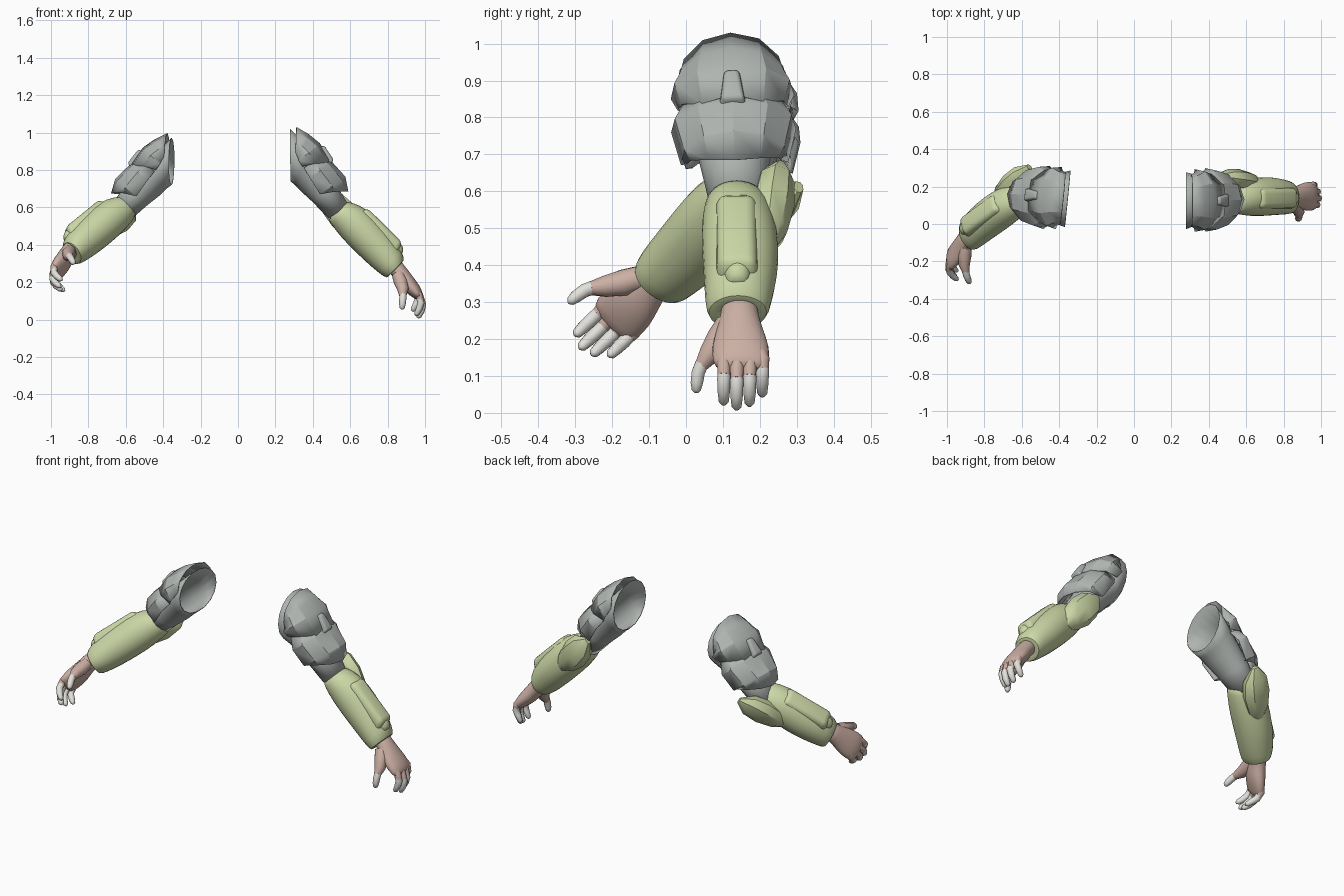
import bpy, bmesh
from math import radians, sin, cos, pi
from mathutils import Vector, Matrix

if "Cube" in bpy.data.objects:
    bpy.data.objects.remove(bpy.data.objects["Cube"])


def material(name, rgb):
    m = bpy.data.materials.new(name)
    m.diffuse_color = (*rgb, 1)
    m.use_nodes = True
    m.node_tree.nodes["Principled BSDF"].inputs["Base Color"].default_value = m.diffuse_color
    return m


GREEN = material("green_cloth", (0.60, 0.68, 0.38))
SKIN = material("skin", (0.60, 0.43, 0.37))
PALE = material("pale_tips", (0.76, 0.75, 0.71))
ARMOUR = material("grey_armour", (0.43, 0.46, 0.44))


def frame(start, end, outer, s):
    """Local frame: z along the limb, x to its outer side, y to the back."""
    z = (Vector(end) - Vector(start)).normalized()
    x = Vector(outer)
    x = (x - z * x.dot(z)).normalized()
    y = x.cross(z) * s
    m = Matrix((x, y, z)).transposed().to_4x4()
    m.translation = Vector(start)
    return m


def finish(bm, name, M, mat, sub=0, thick=0.0, angle=35):
    bm.transform(M)
    bmesh.ops.recalc_face_normals(bm, faces=bm.faces)
    me = bpy.data.meshes.new(name)
    bm.to_mesh(me)
    bm.free()
    ob = bpy.data.objects.new(name, me)
    bpy.context.collection.objects.link(ob)
    if mat:
        me.materials.append(mat)
    if thick:
        mod = ob.modifiers.new("thickness", 'SOLIDIFY')
        mod.thickness = thick
    if sub:
        mod = ob.modifiers.new("round", 'SUBSURF')
        mod.levels = mod.render_levels = sub
    bpy.ops.object.select_all(action='DESELECT')
    ob.select_set(True)
    bpy.context.view_layer.objects.active = ob
    bpy.ops.object.shade_smooth_by_angle(angle=radians(angle))
    return ob


def skin_rows(bm, rows, closed):
    vs = [[bm.verts.new(p) for p in r] for r in rows]
    n = len(vs[0])
    for a, b in zip(vs, vs[1:]):
        for i in range(n if closed else n - 1):
            j = (i + 1) % n
            bm.faces.new((a[i], a[j], b[j], b[i]))
    return vs


def loft(name, M, rings, mat=None, n=14, caps=True, half=None, zig=None, **kw):
    """rings: (t, slant, centre x, radius x, centre y, radius y); half = open shell half angle."""
    if half:
        angs = [radians(-half + 2 * half * i / (n - 1)) for i in range(n)]
    else:
        angs = [2 * pi * i / n for i in range(n)]
    rows = []
    for k, (t, sl, ox, rx, oy, ry) in enumerate(rings):
        dz = zig if zig and k == len(rings) - 1 else [0] * n
        rows.append([(ox + rx * cos(a), oy + ry * sin(a), t + sl * cos(a) + d)
                     for a, d in zip(angs, dz)])
    bm = bmesh.new()
    vs = skin_rows(bm, rows, not half)
    if caps and not half:
        bm.faces.new(vs[0])
        bm.faces.new(vs[-1])
    return finish(bm, name, M, mat, **kw)


def tube(name, M, pts, radii, mat, n=10):
    pts = [Vector(p) for p in pts]
    rows = []
    for i, (p, r) in enumerate(zip(pts, radii)):
        t = (pts[min(i + 1, len(pts) - 1)] - pts[max(i - 1, 0)]).normalized()
        u = t.cross(Vector((0, 1, 0))).normalized()
        v = t.cross(u)
        rows.append([p + (u * cos(2 * pi * k / n) + v * sin(2 * pi * k / n)) * r for k in range(n)])
    bm = bmesh.new()
    vs = skin_rows(bm, rows, True)
    bm.faces.new(vs[0])
    bm.faces.new(vs[-1])
    return finish(bm, name, M, mat, angle=60)


def block(name, M, loc, size, taper, mat=None, bevel=0.012, narrow=1.0):
    """Bevelled box whose outer (+x) face shrinks by the taper; narrow scales the upper end."""
    bm = bmesh.new()
    bmesh.ops.create_cube(bm, size=1)
    for v in bm.verts:
        f = taper if v.co.x > 0 else 1
        w = f * (narrow if v.co.z < 0 else 1)
        v.co = Vector((v.co.x * size[0], v.co.y * size[1] * w, v.co.z * size[2] * f)) + Vector(loc)
    bmesh.ops.bevel(bm, geom=bm.edges[:], offset=bevel, segments=3, profile=0.5, affect='EDGES')
    return finish(bm, name, M, mat)


def upper_arm(side, M, sl):
    # open sleeve, cut upright at the shoulder
    loft(side + "_sleeve", M, [(-.023, sl, -.045, .077, 0, .152), (.06, sl / 2, -.028, .085, 0, .132),
                               (.14, -.02, -.018, .088, 0, .112), (.25, 0, -.005, .078, 0, .094),
                               (.37, 0, .005, .065, 0, .074)], ARMOUR, n=16, caps=False, thick=.004)
    # two overlapping plates with jagged lower edges
    loft(side + "_upper_plate", M, [(-.04, -.09, 0, .066, 0, .14), (0, -.06, 0, .1, 0, .152),
                                    (.02, -.01, 0, .122, 0, .17), (.105, 0, 0, .122, 0, .152)],
         ARMOUR, n=7, half=100, zig=[-.045, -.02, .015, 0, .015, -.02, -.045], thick=.005, angle=25)
    loft(side + "_lower_plate", M, [(.07, 0, 0, .108, 0, .14), (.13, 0, 0, .122, 0, .172),
                                    (.235, 0, 0, .138, 0, .148), (.295, 0, 0, .108, 0, .13)],
         ARMOUR, n=7, half=100, zig=[-.06, -.03, .0, .015, .0, -.03, -.06], thick=.005, angle=25)
    block(side + "_plate_badge", M, (.115, 0, .08), (.04, .08, .12), .75, ARMOUR, .01, .6)


def forearm(side, M):
    loft(side + "_forearm_sleeve", M, [(0, 0, .005, .064, 0, .072), (.03, 0, .012, .082, .003, .088),
                                       (.12, 0, .023, .107, .006, .104), (.22, 0, .018, .104, .01, .108),
                                       (.32, 0, .016, .1, .01, .103), (.41, 0, .01, .088, .002, .093),
                                       (.458, 0, 0, .066, 0, .084), (.445, 0, 0, .045, 0, .055)],
         GREEN, sub=1, angle=45)
    block(side + "_forearm_panel", M, (.095, 0, .245), (.068, .118, .31), .84, GREEN, .024)
    # rounded knob at the wrist end of the panel
    loft(side + "_panel_knob", M, [(.345, 0, .085, .02, 0, .02), (.36, 0, .087, .038, 0, .038),
                                   (.39, 0, .083, .036, 0, .04), (.42, 0, .075, .025, 0, .026)],
         GREEN, n=10, sub=1, angle=60)
    loft(side + "_elbow_pad", M, [(-.1, 0, .02, .02, .12, .015), (-.035, 0, .015, .072, .108, .052),
                                  (.05, 0, .01, .082, .098, .06), (.14, 0, .005, .062, .088, .05),
                                  (.2, 0, 0, .025, .08, .024)], GREEN, n=8, angle=40)


def hand(side, M):
    loft(side + "_palm", M, [(-.04, 0, 0, .048, 0, .05), (.03, 0, .006, .043, 0, .052),
                             (.08, 0, .0, .046, .002, .066), (.13, 0, 0, .044, .004, .08),
                             (.19, 0, .004, .034, .006, .08), (.218, 0, .0, .018, .006, .066)],
         SKIN, sub=1, angle=60)
    fingers = {"index": (-.04, .27), "middle": (-.005, .287), "ring": (.03, .274), "little": (.064, .24)}
    for label, (y, tip) in fingers.items():
        k = tip - .284
        tube(f"{side}_{label}_finger", M, [(.008, y * .9, .165), (.006, y, .205 + k * .5), (-.006, y, .24 + k * .8)],
             [.02, .02, .0175], SKIN)
        tube(f"{side}_{label}_tip", M, [(-.003, y, .228 + k * .8), (-.012, y, .25 + k * .8), (-.04, y, .272 + k),
                                        (-.068, y, .284 + k), (-.078, y, .287 + k)],
             [.018, .019, .0175, .014, .006], PALE)
    # thumb with a broad fleshy base
    tube(side + "_thumb", M, [(-.01, -.03, .045), (-.024, -.052, .085), (-.042, -.08, .125), (-.064, -.103, .15)],
         [.034, .037, .03, .019], SKIN)
    tube(side + "_thumb_tip", M, [(-.058, -.1, .145), (-.075, -.11, .163), (-.095, -.114, .184),
                                  (-.108, -.115, .198), (-.113, -.115, .204)],
         [.019, .019, .0175, .013, .005], PALE)


# right arm hangs outward, left arm reaches to the front
upper_arm("right", frame((.33, .125, .885), (.53, .135, .58), (1, 0, 0), 1), -.117)
forearm("right", frame((.52, .135, .585), (.845, .14, .265), (1, 0, .9), 1))
hand("right", frame((.835, .145, .282), (.96, .143, .132), (1, 0, .8), 1))

upper_arm("left", frame((-.405, .14, .855), (-.62, .15, .575), (-1, .1, 0), -1), -.1)
forearm("left", frame((-.585, .15, .60), (-.885, -.07, .355), (-.7, .2, .7), -1))
hand("left", frame((-.89, -.07, .375), (-.965, -.18, .27), (-1, 0, 0), -1))
